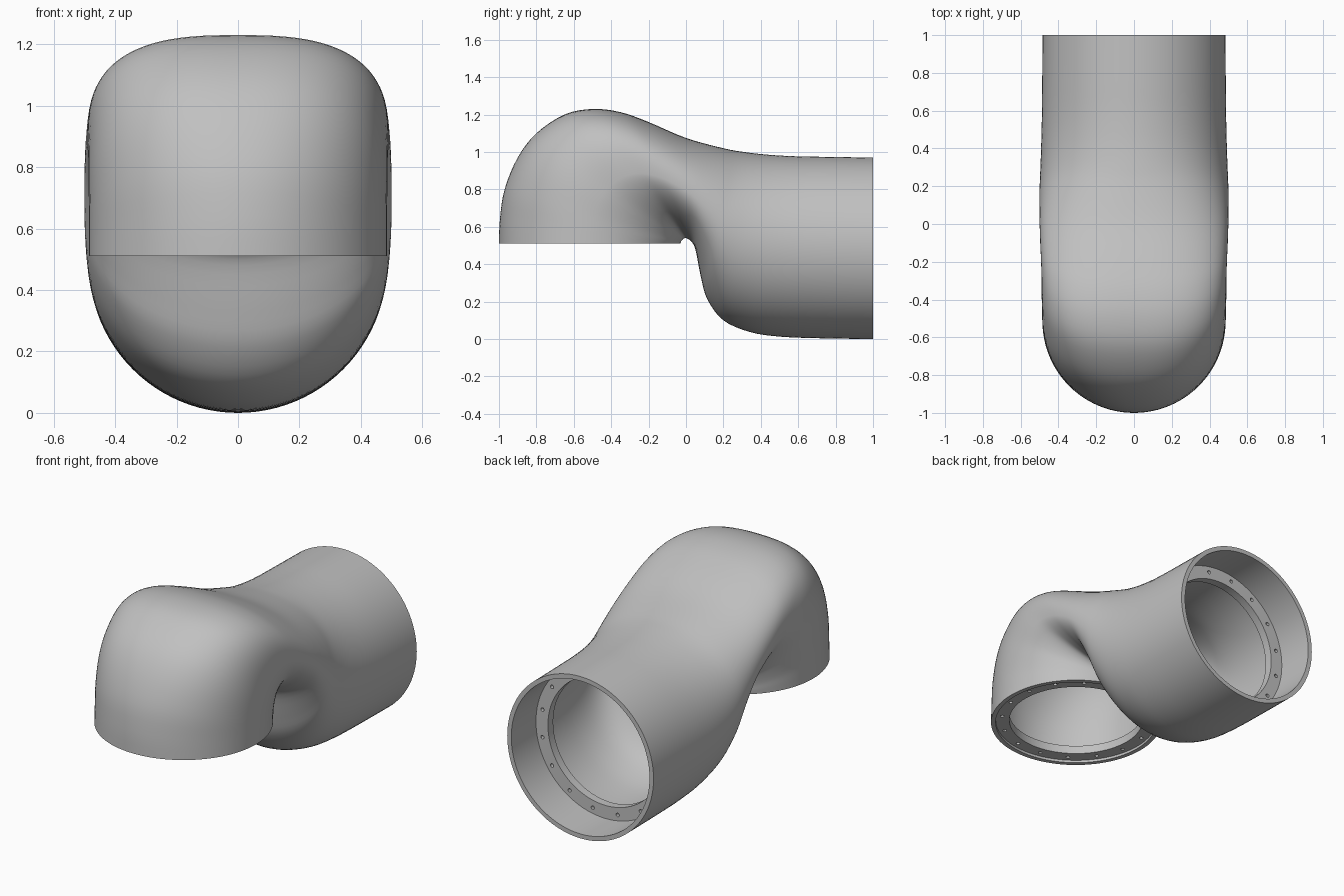
import bpy, bmesh
from math import sin, cos, pi, radians
from mathutils import Vector, Matrix

cube = bpy.data.objects.get("Cube")
if cube:
    bpy.data.objects.remove(cube, do_unlink=True)

grey = bpy.data.materials.new("light_grey")
grey.use_nodes = True
grey.diffuse_color = (0.53, 0.53, 0.53, 1)
grey.node_tree.nodes["Principled BSDF"].inputs["Base Color"].default_value = grey.diffuse_color

SEGMENTS = 96


def activate(obj):
    bpy.ops.object.select_all(action='DESELECT')
    obj.select_set(True)
    bpy.context.view_layer.objects.active = obj


def add_object(name, bm):
    bmesh.ops.recalc_face_normals(bm, faces=bm.faces[:])
    mesh = bpy.data.meshes.new(name)
    bm.to_mesh(mesh)
    bm.free()
    mesh.materials.append(grey)
    obj = bpy.data.objects.new(name, mesh)
    bpy.context.collection.objects.link(obj)
    return obj


def closed_loft(name, rings):
    """Skin rings of points into a closed hollow body."""
    bm = bmesh.new()
    loops = [[bm.verts.new(p) for p in ring] for ring in rings]
    for a, b in zip(loops, loops[1:] + loops[:1]):
        for i in range(len(a)):
            j = (i + 1) % len(a)
            bm.faces.new((a[i], a[j], b[j], b[i]))
    return add_object(name, bm)


def smooth(obj):
    activate(obj)
    bpy.ops.object.shade_smooth_by_angle(angle=radians(30))


# Duct sections: outer bend (y, z), inner bend (y, z), half width, squareness
sections = [Vector(s) for s in (
    (-1, .51, -.03, .51, .485, 2),
    (-.995, .64, -.028, .517, .485, 2),
    (-.97, .8, -.025, .524, .485, 2.1),
    (-.9, .97, -.02, .53, .487, 2.3),
    (-.8, 1.1, -.015, .535, .487, 2.5),
    (-.65, 1.2, -.01, .538, .49, 2.7),
    (-.5, 1.23, 0, .54, .49, 2.8),
    (-.35, 1.213, .01, .535, .493, 2.7),
    (-.2, 1.16, .025, .525, .497, 2.5),
    (0, 1.075, .05, .48, .5, 2.3),
    (.2, 1.02, .08, .33, .5, 2.1),
    (.31, 1, .115, .21, .499, 2),
    (.42, .987, .2, .1, .495, 2),
    (.52, .98, .34, .038, .491, 2),
    (.62, .976, .5, .013, .488, 2),
    (.75, .974, .72, .004, .486, 2),
    (1, .97, 1, 0, .485, 2))]


def spline(points, steps):
    out = []
    for i in range(len(points) - 1):
        a, b, c, d = (points[min(max(k, 0), len(points) - 1)] for k in range(i - 1, i + 3))
        for s in range(steps):
            t = s / steps
            out.append(b + (c - a) * (t / 2) + (a * 2 - b * 5 + c * 4 - d) * (t * t / 2)
                       + (b * 3 - a - c * 3 + d) * (t ** 3 / 2))
    return out + [points[-1]]


def power(v, e):
    return abs(v) ** e * (1 if v >= 0 else -1)


def duct_ring(section, scale):
    oy, oz, iy, iz, width, square = section
    centre = Vector((0, (oy + iy) / 2, (oz + iz) / 2))
    axis = Vector((0, oy, oz)) - centre
    ring = []
    for k in range(SEGMENTS):
        a = 2 * pi * k / SEGMENTS
        # Full shoulders on the outer bend, pinched on the inner bend
        n = square if cos(a) >= 0 else 2 - (square - 2) * 0.4
        side = Vector((width * power(sin(a), 2 / n), 0, 0))
        ring.append(centre + (axis * power(cos(a), 2 / n) + side) * scale)
    return ring


# Hollow duct body
path = spline(sections, 4)
outer = [duct_ring(s, 1) for s in path]
inner = [duct_ring(s, 0.945) for s in reversed(path)]
smooth(closed_loft("duct_shell", outer + inner))


# Bolted flange rings set inside both openings
def flange(name, location, tilt):
    profile = ((.38, 0), (.462, 0), (.462, .03), (.395, .03), (.395, .05), (.38, .05))
    angles = [2 * pi * k / SEGMENTS for k in range(SEGMENTS)]
    ring = closed_loft(name, [[(r * cos(a), r * sin(a), z) for a in angles] for r, z in profile])

    # Bolt holes
    bm = bmesh.new()
    for k in range(16):
        a = 2 * pi * (k + 0.5) / 16
        bmesh.ops.create_cone(bm, cap_ends=True, segments=12, radius1=.011, radius2=.011, depth=.2,
                              matrix=Matrix.Translation((.424 * cos(a), .424 * sin(a), 0)))
    cutter = add_object("bolt_hole_cutter", bm)
    cutter.hide_render = True
    cut = ring.modifiers.new("bolt_holes", 'BOOLEAN')
    cut.operation = 'DIFFERENCE'
    cut.solver = 'EXACT'
    cut.object = cutter
    activate(ring)
    bpy.ops.object.modifier_apply(modifier=cut.name)
    bpy.data.objects.remove(cutter, do_unlink=True)

    ring.location = location
    ring.rotation_euler.x = tilt
    smooth(ring)


flange("bottom_flange", (0, -.515, .525), 0)
flange("back_flange", (0, .765, .488), pi / 2)
